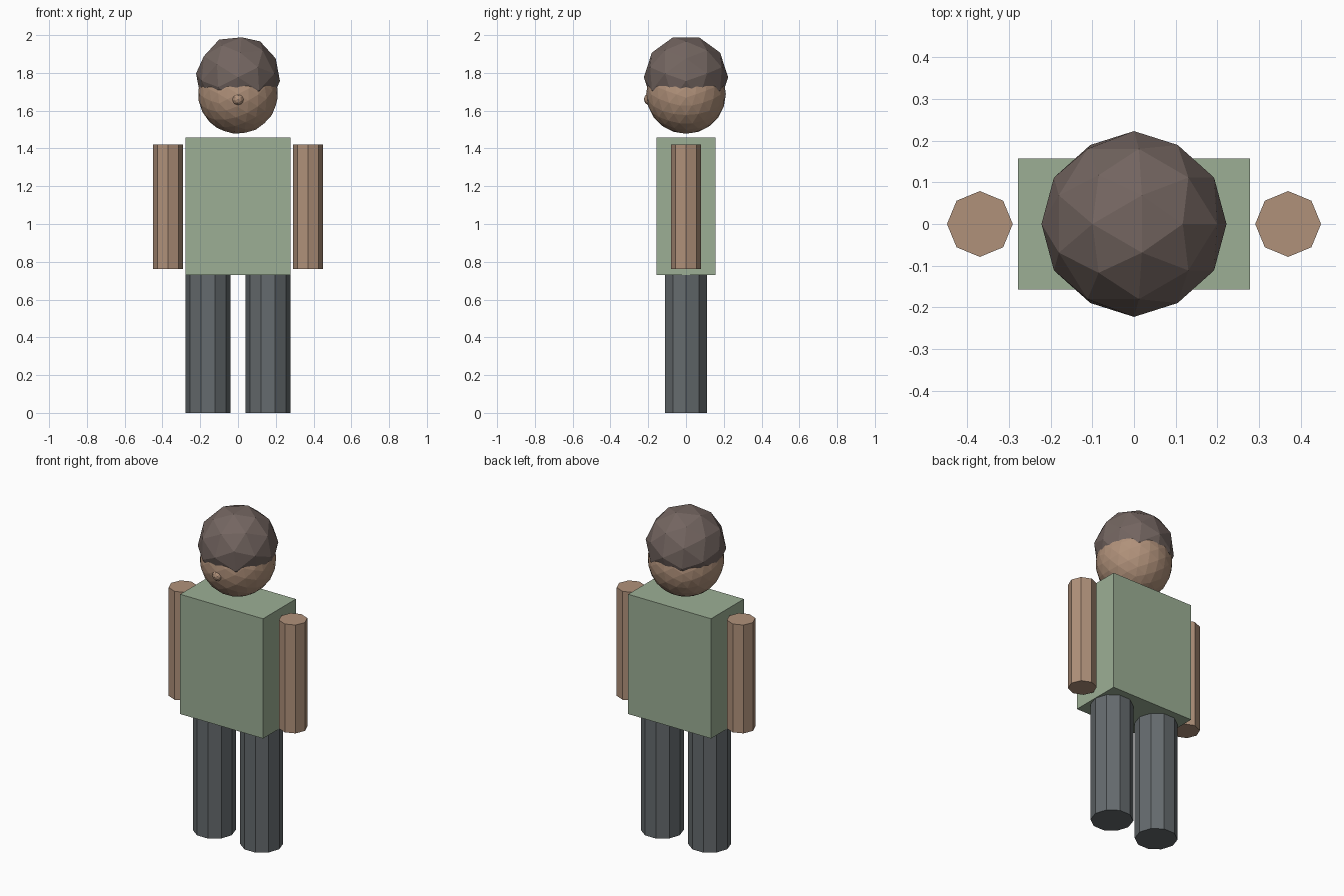
import bpy, bmesh, math
from mathutils import Matrix, Vector

if "Cube" in bpy.data.objects:
    bpy.data.objects.remove(bpy.data.objects["Cube"])


def material(name, rgb):
    def linear(c):
        c /= 255
        return c / 12.92 if c <= 0.04045 else ((c + 0.055) / 1.055) ** 2.4
    m = bpy.data.materials.new(name)
    m.diffuse_color = (*[linear(c) for c in rgb], 1)
    m.use_nodes = True
    m.node_tree.nodes["Principled BSDF"].inputs["Base Color"].default_value = m.diffuse_color
    return m


SKIN = material("skin", (176, 145, 122))
HAIR = material("dark brown hair", (115, 101, 96))
SHIRT = material("sage green shirt", (156, 175, 149))
TROUSERS = material("charcoal trousers", (101, 107, 110))


def finish(name, bm, mat):
    bmesh.ops.recalc_face_normals(bm, faces=bm.faces)
    mesh = bpy.data.meshes.new(name)
    bm.to_mesh(mesh)
    bm.free()
    mesh.materials.append(mat)
    ob = bpy.data.objects.new(name, mesh)
    bpy.context.collection.objects.link(ob)
    return ob


def ball(name, centre, radius, level, mat):
    # the tilt puts edge midpoints of the icosahedron on the main axes
    bm = bmesh.new()
    tilt = Matrix.Rotation(math.atan(2 / (1 + math.sqrt(5))), 4, 'Y')
    bmesh.ops.create_icosphere(bm, subdivisions=level, radius=radius,
                               matrix=Matrix.Translation(centre) @ tilt)
    return finish(name, bm, mat)


def prism(name, x, radius, sides, z0, z1, mat):
    # upright limb with a corner on the x axis
    bm = bmesh.new()
    ring = [bm.verts.new((x + radius * math.cos(i * math.tau / sides),
                          radius * math.sin(i * math.tau / sides), z0))
            for i in range(sides)]
    base = bm.faces.new(ring)
    top = bmesh.ops.extrude_face_region(bm, geom=[base], use_keep_orig=True)
    verts = [v for v in top["geom"] if isinstance(v, bmesh.types.BMVert)]
    bmesh.ops.translate(bm, verts=verts, vec=Vector((0, 0, z1 - z0)))
    return finish(name, bm, mat)


# Torso
bm = bmesh.new()
bmesh.ops.create_cube(bm, size=1, matrix=Matrix.Translation((0, 0, 1.094))
                      @ Matrix.Diagonal((0.556, 0.314, 0.726, 1)))
finish("torso", bm, SHIRT)

# Arms and legs
for side, s in (("left", 1), ("right", -1)):
    prism(side + "_arm", s * 0.37, 0.079, 8, 0.763, 1.42, SKIN)
    prism(side + "_leg", s * 0.159, 0.118, 10, 0, 0.731, TROUSERS)

# Head, nose and hair cap
ball("head", (0, 0, 1.688), 0.211, 3, SKIN)
ball("nose", (0, -0.19, 1.66), 0.033, 2, SKIN)
ball("hair", (0, 0, 1.777), 0.223, 2, HAIR)
